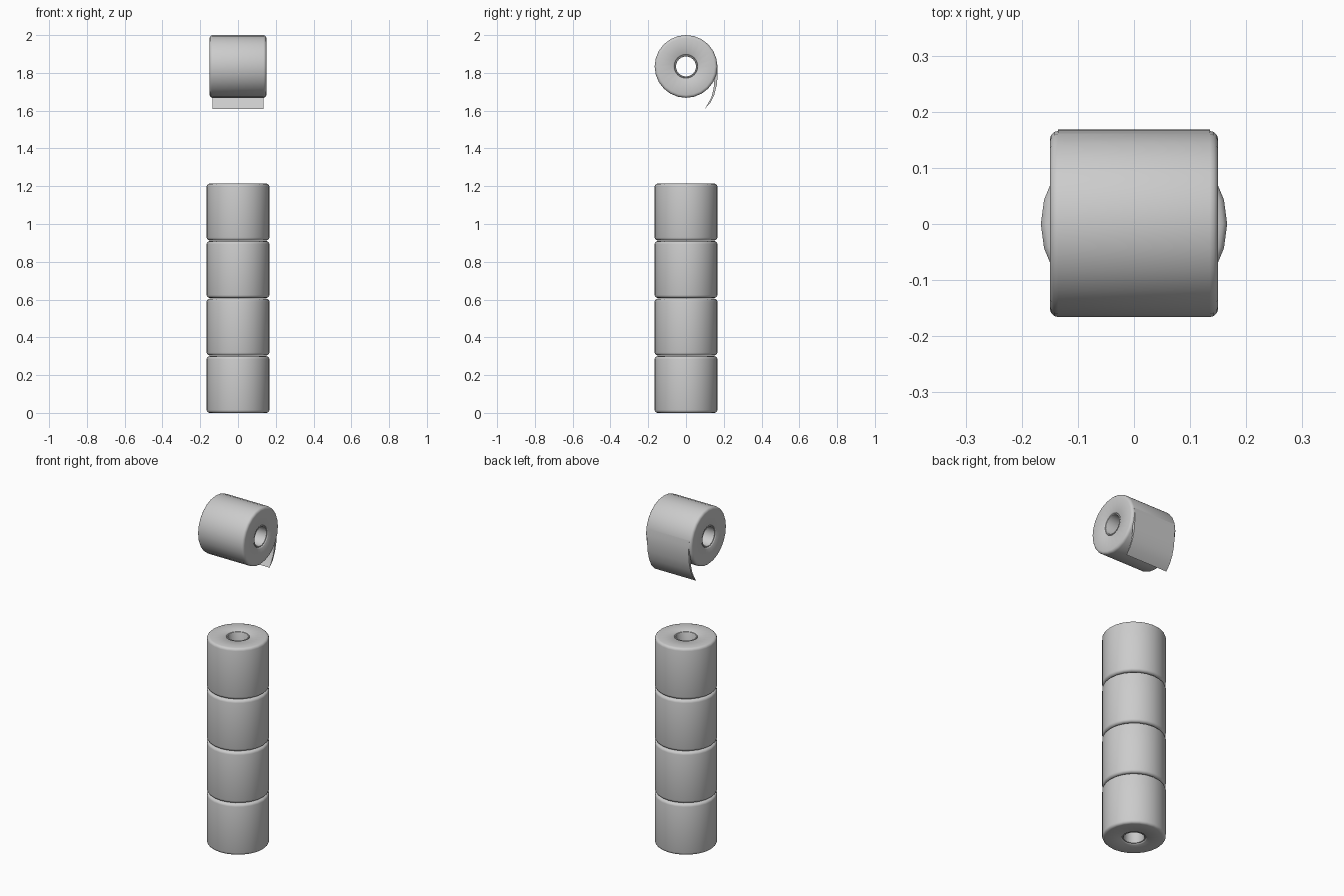
import bpy, bmesh, math
from mathutils import Matrix

if "Cube" in bpy.data.objects:
    bpy.data.objects.remove(bpy.data.objects["Cube"])

R, H, PITCH, SIDES = 0.166, 0.30, 0.3045, 24
TOP_Z = 2.0 - R


def finish(name, bm, angle):
    bmesh.ops.recalc_face_normals(bm, faces=bm.faces)
    me = bpy.data.meshes.new(name)
    bm.to_mesh(me)
    bm.free()
    ob = bpy.data.objects.new(name, me)
    bpy.context.collection.objects.link(ob)
    bpy.ops.object.select_all(action='DESELECT')
    ob.select_set(True)
    bpy.context.view_layer.objects.active = ob
    bpy.ops.object.shade_smooth_by_angle(angle=math.radians(angle))
    return ob


def roll(name, matrix):
    # half profile (radius, height): tube end, paper end, rounded rim
    h = H / 2
    half = [(0.053, h - 0.008), (0.055, h - 0.004), (0.060, h - 0.004),
            (0.062, h - 0.007), (0.064, h - 0.003), (0.068, h),
            (R - 0.015, h), (R - 0.0075, h - 0.002),
            (R - 0.002, h - 0.0075), (R, h - 0.015)]
    profile = half + [(r, -z) for r, z in reversed(half)]
    bm = bmesh.new()
    rings = []
    for i in range(SIDES):
        a = math.tau * i / SIDES
        rings.append([bm.verts.new((r * math.cos(a), r * math.sin(a), z))
                      for r, z in profile])
    n = len(profile)
    for i in range(SIDES):
        a, b = rings[i], rings[(i + 1) % SIDES]
        for j in range(n):
            k = (j + 1) % n
            bm.faces.new((a[j], b[j], b[k], a[k]))
    bm.transform(matrix)
    return finish(name, bm, 50)


# Stack of spare rolls
for i in range(4):
    roll(f"stacked_roll_{i + 1}", Matrix.Translation((0, 0, H / 2 + i * PITCH)))

# Roll lying on its side above the stack
roll("hanging_roll", Matrix.Translation((0, 0, TOP_Z)) @ Matrix.Rotation(math.pi / 2, 4, 'Y'))

# Loose sheet peeling off the back of the roll, tapering to its tip
outer = [(0.160, 1.877), (0.167, 1.835), (0.168, 1.79), (0.163, 1.735),
         (0.150, 1.685), (0.130, 1.643), (0.100, 1.61)]
inner = [(0.113, 1.632), (0.134, 1.670), (0.146, 1.715), (0.150, 1.765),
         (0.156, 1.82), (0.156, 1.86)]
bm = bmesh.new()
sides = [[bm.verts.new((x, y, z)) for y, z in outer + inner] for x in (-0.135, 0.135)]
n = len(sides[0])
for s in sides:
    bm.faces.new(s)
for j in range(n):
    k = (j + 1) % n
    bm.faces.new((sides[0][j], sides[0][k], sides[1][k], sides[1][j]))
finish("loose_sheet", bm, 40)
